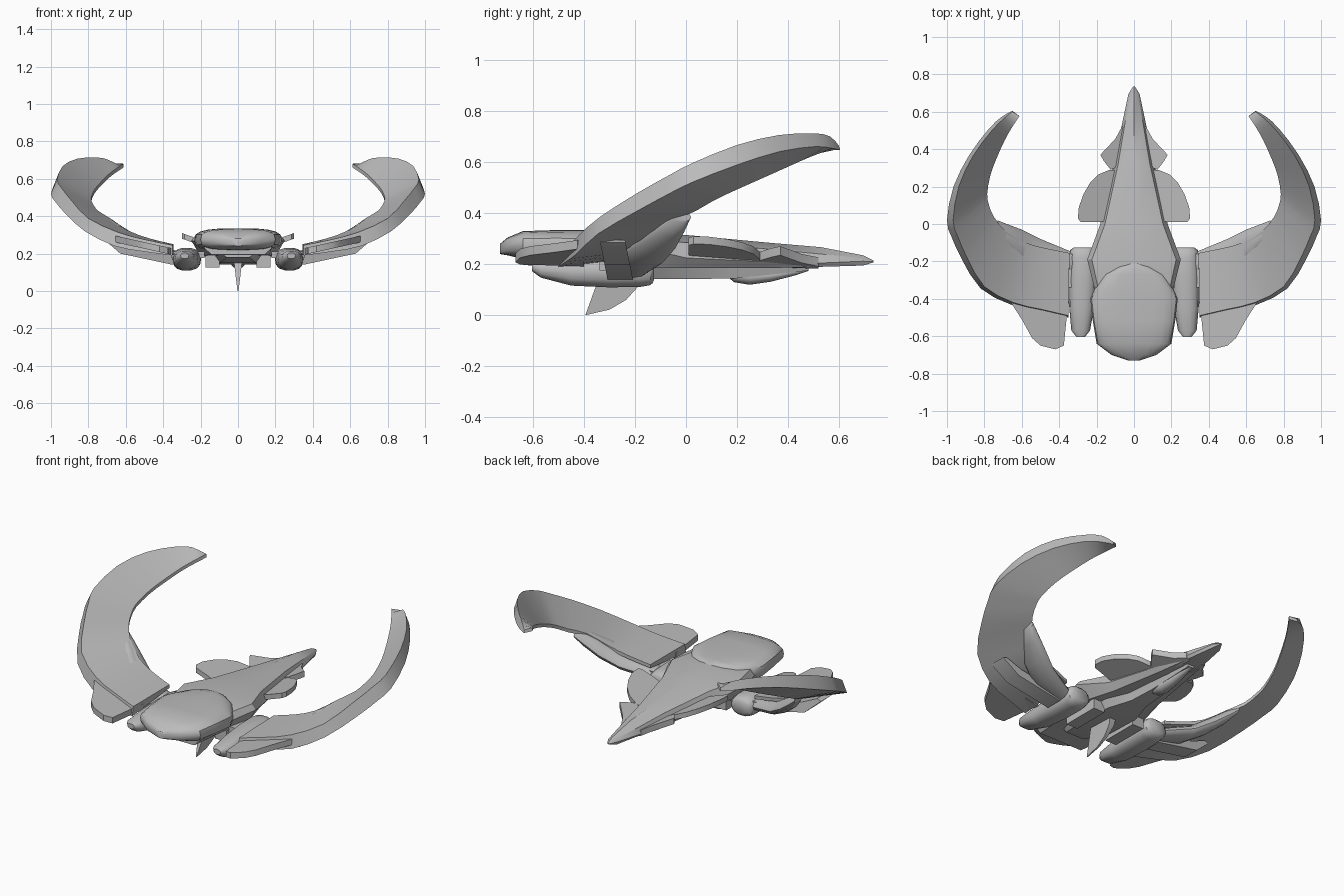
import bpy, bmesh, math
from mathutils import Vector

hull = bpy.data.materials.new("hull_grey")
hull.diffuse_color = (0.5, 0.5, 0.5, 1)


def finish(bm, name, mirror=False, angle=30):
    bmesh.ops.recalc_face_normals(bm, faces=bm.faces)
    me = bpy.data.meshes.new(name)
    bm.to_mesh(me)
    bm.free()
    me.materials.append(hull)
    me.shade_smooth()
    me.set_sharp_from_angle(angle=math.radians(angle))
    ob = bpy.data.objects.new(name, me)
    bpy.context.collection.objects.link(ob)
    if mirror:
        ob.modifiers.new("mirror", 'MIRROR').use_mirror_merge = False
    return ob


def loft(name, rings, mirror=False, angle=30):
    """Skin closed cross-sections and cap both ends."""
    bm = bmesh.new()
    rows = [[bm.verts.new(p) for p in r] for r in rings]
    n = len(rows[0])
    for a, b in zip(rows, rows[1:]):
        for i in range(n):
            j = (i + 1) % n
            bm.faces.new((a[i], a[j], b[j], b[i]))
    bm.faces.new(rows[0])
    bm.faces.new(rows[-1])
    return finish(bm, name, mirror, angle)


def plate(name, outline, height, thick, mirror=True):
    """Flat outline lifted onto a sloped plane."""
    return loft(name, [[(x, y, height(x, y) + d) for x, y in outline]
                       for d in (0, thick)], mirror)


def oval(cx, y, cz, rx, rz, n=16, power=1.0):
    pts = []
    for i in range(n):
        a = 2 * math.pi * i / n
        c, s = math.cos(a), math.sin(a)
        pts.append((cx + rx * math.copysign(abs(c) ** power, c), y,
                    cz + rz * math.copysign(abs(s) ** power, s)))
    return pts


def midpoints(rows):
    """Insert a smooth in-between section after every section."""
    rows = [[Vector(p) for p in r] for r in rows]
    out = []
    for i in range(len(rows) - 1):
        a, b = rows[max(i - 1, 0)], rows[min(i + 2, len(rows) - 1)]
        out += [rows[i], [(9 * (q + r) - p - s) / 16
                          for p, q, r, s in zip(a, rows[i], rows[i + 1], b)]]
    return out + [rows[-1]]


# Main hull: ridged, faceted sections tapering to the tip
def hull_ring(y, wt, wm, zt, ze, zm, zb):
    half = [(wt, ze), (wm, zm), (wm * 0.8, zb)]
    return ([(0, y, zt)] + [(x, y, z) for x, z in half]
            + [(-x, y, z) for x, z in reversed(half)])


loft("main_hull", [hull_ring(*r) for r in (
    (-0.62, .15, .18, .27, .26, .23, .195),
    (-0.35, .19, .21, .325, .30, .26, .19),
    (-0.19, .225, .25, .325, .30, .27, .185),
    (0.00, .155, .18, .315, .285, .225, .185),
    (0.32, .085, .11, .285, .26, .21, .185),
    (0.53, .05, .065, .267, .24, .205, .19),
    (0.695, .02, .03, .235, .225, .212, .195),
    (0.735, .003, .005, .215, .213, .21, .207))])

# Rounded carapace over the blunt end
loft("carapace", [oval(0, y, (t + b) / 2, w, (t - b) / 2, 20, .65)
                  for y, w, t, b in (
    (-0.73, .03, .28, .24), (-0.70, .12, .305, .235), (-0.64, .20, .33, .22),
    (-0.52, .22, .334, .215), (-0.40, .234, .335, .21), (-0.35, .212, .335, .21),
    (-0.27, .16, .333, .22), (-0.23, .09, .331, .24), (-0.21, .02, .325, .25))],
     angle=40)

# Sweeping crescent wings: lower rim, upper rim, thin inner edge
wing = (
    ((.35, -.50, .19), (.35, -.49, .245), (.345, -.155, .25)),
    ((.50, -.47, .21), (.50, -.455, .275), (.47, -.13, .28)),
    ((.66, -.43, .24), (.645, -.42, .315), (.58, -.10, .32)),
    ((.82, -.345, .32), (.80, -.335, .388), (.685, -.04, .39)),
    ((.92, -.19, .41), (.89, -.185, .483), (.75, .04, .43)),
    ((.975, -.07, .475), (.943, -.065, .55), (.775, .10, .465)),
    ((1.0, .02, .52), (.967, .02, .595), (.785, .16, .495)),
    ((.965, .20, .59), (.937, .20, .668), (.768, .26, .54)),
    ((.88, .37, .643), (.86, .365, .707), (.735, .35, .58)),
    ((.775, .51, .662), (.76, .50, .714), (.69, .45, .625)),
    ((.705, .575, .655), (.695, .565, .702), (.65, .52, .655)),
    ((.65, .605, .648), (.65, .60, .665), (.612, .577, .68)))
loft("crescent_wing",
     midpoints([[a, b, c, (c[0], c[1], c[2] - .02)] for a, b, c in wing]),
     mirror=True)

# Flaps tucked under the wing's blunt edge
plate("wing_flap", [(.345, -.40), (.36, -.50), (.375, -.65), (.42, -.67),
                    (.50, -.65), (.545, -.61), (.60, -.51), (.655, -.425),
                    (.60, -.40)],
      lambda x, y: .195 + (x - .36) * .22, .035)

# Bent, raked panels below the wings
panel = [(.30, .19), (.35, .14), (.63, .20), (.727, .285), (.70, .295), (.60, .25)]
loft("underwing_panel", [[(x, y - (z - .15) * .2, z) for x, z in panel]
                         for y in (-.31, -.21)], mirror=True)

# Rounded pods swept along the wing underside
loft("underwing_pod", [[(x, yc + ry * math.cos(a), zc + rz * math.sin(a))
                        for a in [math.tau * i / 12 for i in range(12)]]
                       for x, yc, zc, ry, rz in (
    (.33, -.21, .18, .06, .035), (.50, -.17, .225, .09, .04),
    (.60, -.12, .285, .09, .045), (.68, -.06, .345, .06, .04),
    (.73, -.02, .385, .04, .02))], mirror=True, angle=50)

# Engine nacelles between hull and wings
loft("nacelle", [oval(x, y, z, rx, rz, 14, .8) for x, y, z, rx, rz in (
    (.285, -.605, .188, .022, .015), (.285, -.57, .18, .05, .033),
    (.28, -.45, .17, .066, .055), (.275, -.30, .17, .075, .062),
    (.272, -.18, .17, .075, .06), (.272, -.14, .17, .07, .053),
    (.272, -.125, .172, .05, .035))], mirror=True, angle=45)
plate("nacelle_mount", [(.18, -.34), (.355, -.34), (.355, -.16), (.18, -.16)],
      lambda x, y: .175, .035)

# Raised side fins: half discs and pointed canards
plate("side_disc", [(.10, .29), (.13, .29), (.19, .265), (.235, .22), (.27, .16),
                    (.295, .09), (.30, .03), (.285, .01), (.19, .01), (.10, .02)],
      lambda x, y: .215 + (x - .12) * .36, .03)
plate("canard", [(.04, .52), (.065, .52), (.10, .455), (.18, .37), (.16, .335),
                 (.125, .29), (.06, .32)],
      lambda x, y: .19 + (x - .06) * .38, .035)

# Belly keel, booster blocks and forward belly pod
loft("belly_keel", [[(-w, y, .195), (w, y, .195), (w * .75, y, z), (-w * .75, y, z)]
                    for y, w, z in ((-.50, .08, .18), (-.35, .13, .15),
                                    (-.10, .13, .142), (.04, .07, .142),
                                    (.20, .055, .145), (.48, .025, .175))])
plate("booster_block", [(.10, -.36), (.175, -.36), (.175, -.13), (.10, -.13)],
      lambda x, y: .125, .065)
loft("belly_pod", [oval(0, y, z, r, r * .8, 12) for y, z, r in (
    (.16, .16, .01), (.19, .155, .032), (.25, .15, .038), (.33, .155, .03),
    (.42, .17, .02), (.48, .18, .008))], angle=50)

# Ventral fin
fin = [(-.395, 0), (-.33, .18), (-.17, .18), (-.19, .11), (-.235, .06), (-.30, .022)]
loft("ventral_fin", [[(s * (.003 + .12 * z), y, z) for y, z in fin]
                     for s in (-1, 1)])
